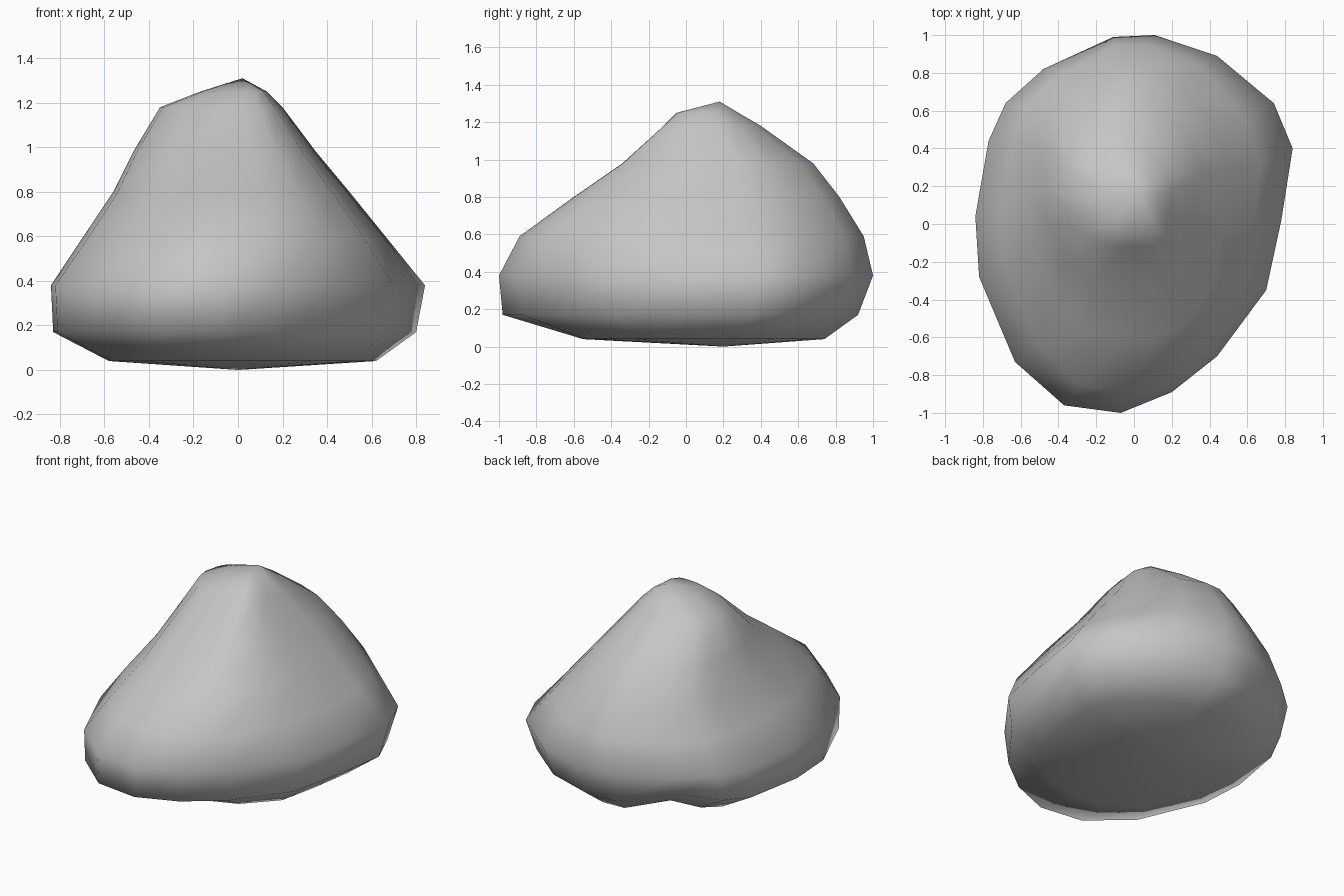
import bpy, bmesh
from math import dist

cube = bpy.data.objects.get("Cube")
if cube:
    bpy.data.objects.remove(cube, do_unlink=True)

# Plan outline of the boulder at its widest, and the undercut back corner
OUTLINE = [(-.07, -1), (.2, -.89), (.44, -.7), (.7, -.35), (.78, .02), (.84, .4),
           (.74, .64), (.44, .89), (.11, 1), (-.11, .99), (-.48, .82), (-.68, .64),
           (-.77, .44), (-.84, .04), (-.82, -.28), (-.63, -.73), (-.37, -.96)]
UNDERCUT = (-.48, .82)

# Levels: height, x range, y range, lean of the front spur,
# forward swell of the left shoulder, lift at the undercut
LEVELS = [(.04, -.58, .62, -.55, .74, 0, .15, .08),
          (.17, -.83, .8, -.98, .92, 0, 0, .08),
          (.38, -.84, .84, -1, 1, 0, 0, 0),
          (.59, -.7, .67, -.89, .95, .03, .15, 0),
          (.8, -.56, .5, -.6, .82, .03, .2, 0),
          (.98, -.47, .35, -.34, .68, .02, .2, 0),
          (1.18, -.35, .2, -.12, .4, .03, .13, 0),
          (1.25, -.17, .13, -.05, .28, .03, .06, 0)]


def ring(bm, z, x0, x1, y0, y1, lean, swell, lift):
    verts = []
    for x, y in OUTLINE:
        px = x0 + (x / .84 + 1) / 2 * (x1 - x0)
        py = y0 + (y + 1) / 2 * (y1 - y0)
        px = max(x0, px + lean * max(0, -y))
        py = max(y0, py - swell * max(0, x) * (1 - y))
        rise = lift * max(0, 1 - dist((x, y), UNDERCUT) / .4)
        verts.append(bm.verts.new((px, py, z + rise)))
    return verts


# Loft the levels and close them with a low base and a blunt peak
bm = bmesh.new()
rings = [ring(bm, *level) for level in LEVELS]
base = bm.verts.new((0, .2, 0))
peak = bm.verts.new((.02, .18, 1.31))
n = len(OUTLINE)
for i in range(n):
    j = (i + 1) % n
    for low, high in zip(rings, rings[1:]):
        bm.faces.new((low[i], low[j], high[j], high[i]))
    bm.faces.new((rings[0][j], rings[0][i], base))
    bm.faces.new((rings[-1][i], rings[-1][j], peak))
bmesh.ops.recalc_face_normals(bm, faces=bm.faces)
for face in bm.faces:
    face.smooth = True

mesh = bpy.data.meshes.new("boulder")
bm.to_mesh(mesh)
bm.free()
boulder = bpy.data.objects.new("boulder", mesh)
bpy.context.collection.objects.link(boulder)

# Plain grey stone
stone = bpy.data.materials.new("grey_stone")
stone.use_nodes = True
colour = (.56, .56, .56, 1)
stone.diffuse_color = colour
stone.node_tree.nodes["Principled BSDF"].inputs["Base Color"].default_value = colour
mesh.materials.append(stone)
